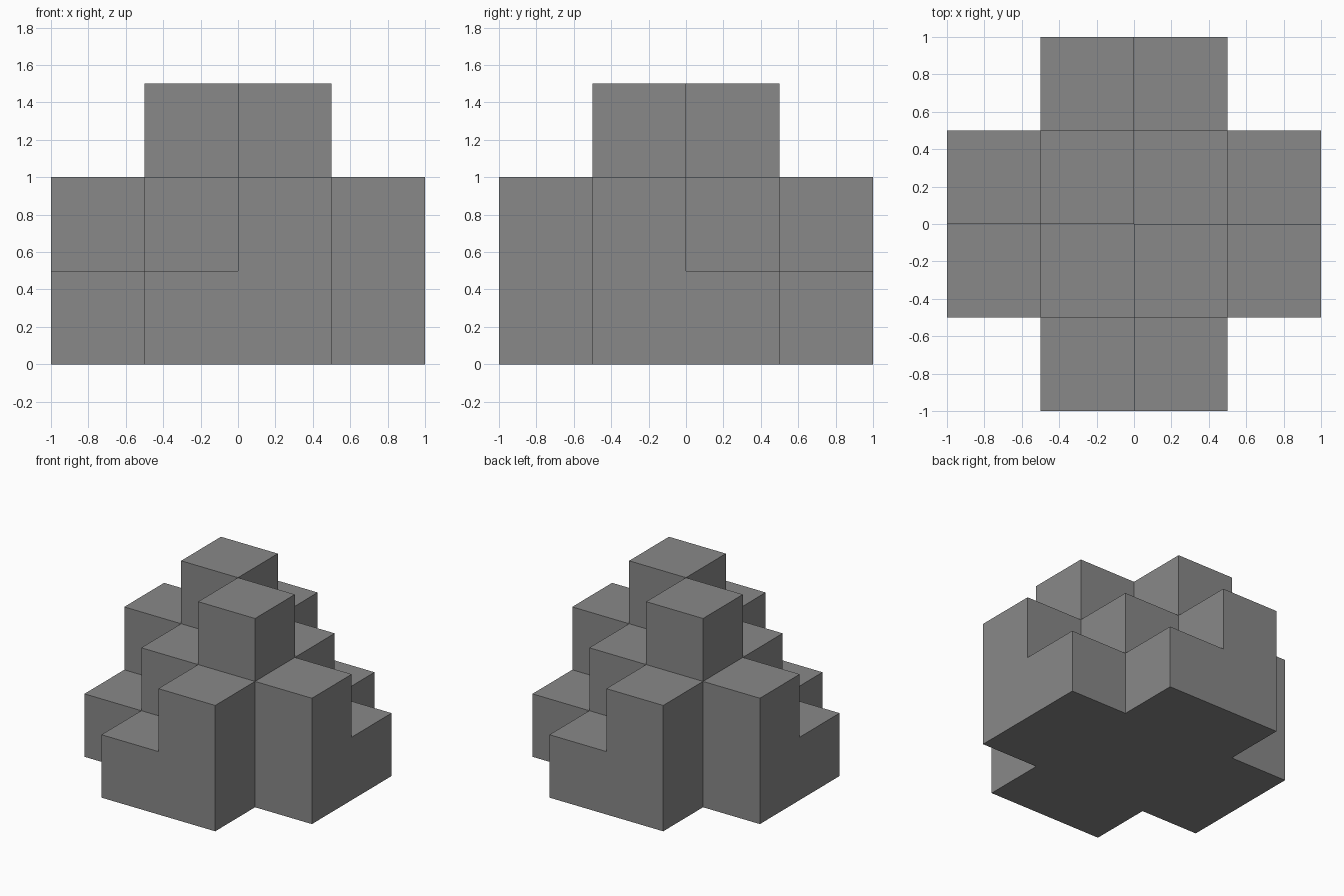
import bpy, bmesh, math
from mathutils import Vector

default_cube = bpy.data.objects.get("Cube")
if default_cube:
    bpy.data.objects.remove(default_cube, do_unlink=True)

CELL = 0.5

# One flat grey for the whole block
GREY = (0.25, 0.25, 0.25, 1.0)
grey = bpy.data.materials.new("plain grey")
grey.use_nodes = True
grey.diffuse_color = GREY
bsdf = grey.node_tree.nodes["Principled BSDF"]
bsdf.inputs["Base Color"].default_value = GREY
bsdf.inputs["Roughness"].default_value = 0.8

# Column heights in cells, keyed by column and row from the centre;
# the other half is the same columns turned half way round
half_columns = {
    (0, -1): 3,    # tower
    (-1, -1): 2,   # shoulder
    (0, -2): 2,    # high front arm
    (-1, -2): 1,   # low front arm
    (1, -1): 2,    # high side arm
    (-2, -1): 1,   # low side arm
}
columns = dict(half_columns)
for (i, j), height in half_columns.items():
    columns[(-1 - i, -1 - j)] = height

solid = {(i, j, k) for (i, j), height in columns.items() for k in range(height)}


def add_wall(bm, cell, axis, side):
    """Add the square on one side of a cell, facing outwards."""
    normal, u = Vector((0, 0, 0)), Vector((0, 0, 0))
    normal[axis] = side
    u[(axis + 1) % 3] = 1
    v = normal.cross(u)
    centre = Vector(cell) + Vector((0.5, 0.5, 0.5)) + normal / 2
    corners = [centre + (a * u + b * v) / 2
               for a, b in ((-1, -1), (1, -1), (1, 1), (-1, 1))]
    bm.faces.new([bm.verts.new(c * CELL) for c in corners])


# Outer shell only: skip walls shared by two cells
bm = bmesh.new()
for cell in sorted(solid):
    for axis in range(3):
        for side in (-1, 1):
            neighbour = list(cell)
            neighbour[axis] += side
            if tuple(neighbour) not in solid:
                add_wall(bm, cell, axis, side)

# Weld the squares and merge flat areas into single faces
bmesh.ops.remove_doubles(bm, verts=bm.verts, dist=0.001)
bmesh.ops.dissolve_limit(bm, angle_limit=math.radians(1),
                         verts=bm.verts, edges=bm.edges)

mesh = bpy.data.meshes.new("stepped_block")
bm.to_mesh(mesh)
bm.free()
mesh.materials.append(grey)
block = bpy.data.objects.new("stepped_block", mesh)
bpy.context.collection.objects.link(block)
